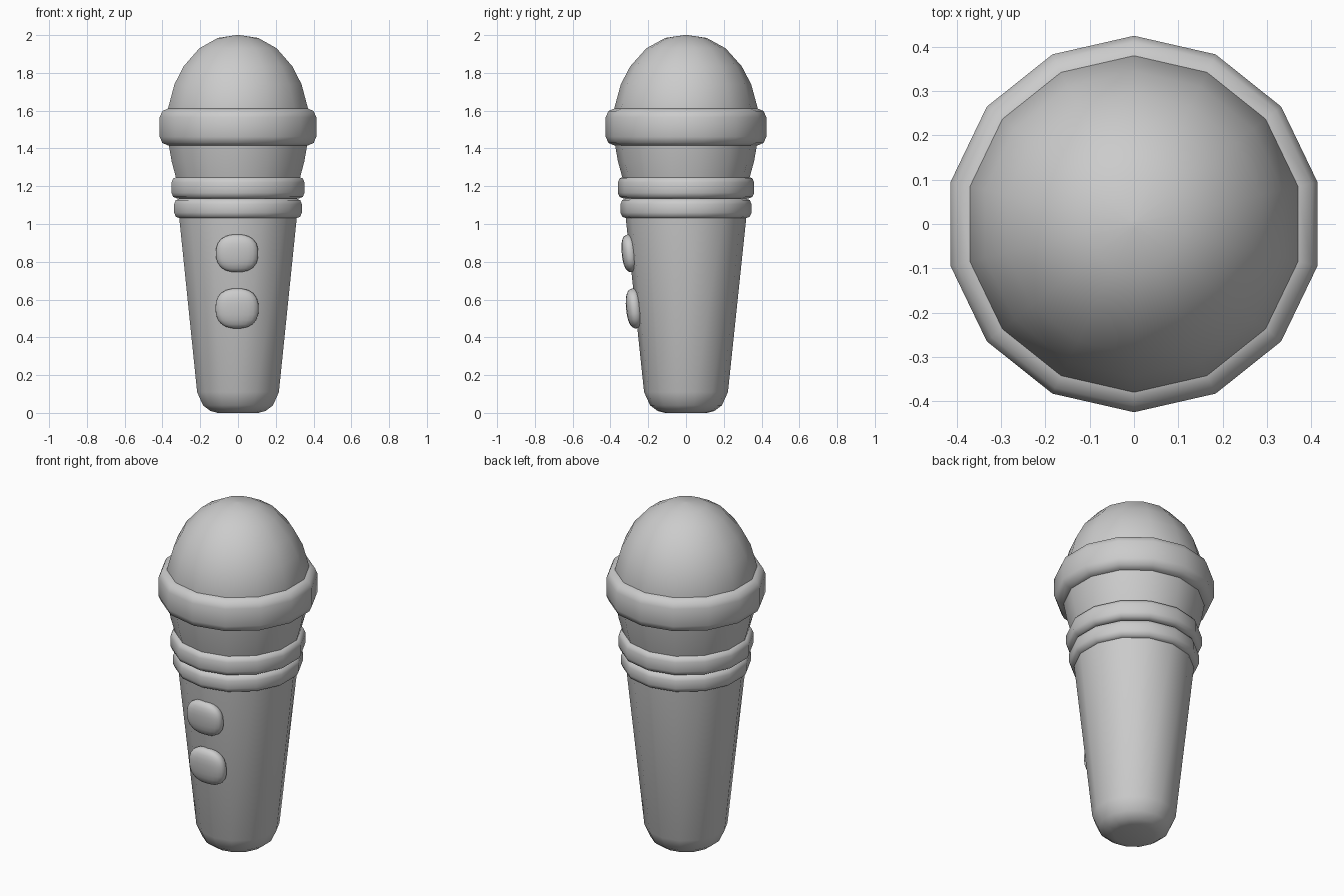
import bpy
import bmesh
import math
from mathutils import Matrix, Vector

default_cube = bpy.data.objects.get("Cube")
if default_cube:
    bpy.data.objects.remove(default_cube, do_unlink=True)

SIDES = 14

grey = bpy.data.materials.new("plain_grey")
grey.use_nodes = True
grey.diffuse_color = (0.6, 0.6, 0.6, 1)
grey.node_tree.nodes["Principled BSDF"].inputs["Base Color"].default_value = (0.6, 0.6, 0.6, 1)


def finish(name, bm, angle):
    bmesh.ops.recalc_face_normals(bm, faces=bm.faces)
    mesh = bpy.data.meshes.new(name)
    bm.to_mesh(mesh)
    bm.free()
    mesh.materials.append(grey)
    obj = bpy.data.objects.new(name, mesh)
    bpy.context.collection.objects.link(obj)
    bpy.ops.object.select_all(action="DESELECT")
    obj.select_set(True)
    bpy.context.view_layer.objects.active = obj
    bpy.ops.object.shade_smooth_by_angle(angle=math.radians(angle))
    return obj


def lathe(name, profile, angle=60):
    """Turn a (radius, height) profile into a closed fourteen-sided solid."""
    bm = bmesh.new()
    rings = []
    for radius, z in profile:
        turns = [math.tau * i / SIDES - math.pi / 2 for i in range(SIDES)]
        rings.append([bm.verts.new((radius * math.cos(t), radius * math.sin(t), z)) for t in turns])
    for low, high in zip(rings, rings[1:]):
        for i in range(SIDES):
            j = (i + 1) % SIDES
            bm.faces.new((low[i], low[j], high[j], high[i]))
    bm.faces.new(rings[0])
    bm.faces.new(rings[-1])
    return finish(name, bm, angle)


def rounded_ring(name, bottom, top, radius, bevel):
    """Band with soft upper and lower rims."""
    soft = bevel * 0.3
    lathe(name, [
        (radius - bevel, bottom), (radius - soft, bottom + soft),
        (radius, bottom + bevel), (radius, top - bevel),
        (radius - soft, top - soft), (radius - bevel, top),
    ])


def button(name, z, y, half_width, half_height, depth):
    """Flattened, slightly squared dome lying on the sloping handle."""
    bm = bmesh.new()
    bmesh.ops.create_uvsphere(bm, u_segments=24, v_segments=12, radius=1)
    for v in bm.verts:
        size = sum(abs(c) ** 2.5 for c in v.co) ** (1 / 2.5)
        v.co /= size
    bmesh.ops.scale(bm, vec=Vector((half_width, depth, half_height)), verts=bm.verts)
    bmesh.ops.rotate(bm, cent=(0, 0, 0), matrix=Matrix.Rotation(math.radians(6), 3, "X"), verts=bm.verts)
    bmesh.ops.translate(bm, vec=(-0.005, y, z), verts=bm.verts)
    finish(name, bm, 80)


# Tapered handle with a rounded foot
lathe("handle", [(0.11, 0), (0.15, 0.01), (0.19, 0.04), (0.222, 0.11), (0.322, 1.06)])

# Grip bands and flared neck
rounded_ring("lower_band", 1.03, 1.135, 0.347, 0.03)
rounded_ring("upper_band", 1.135, 1.25, 0.361, 0.03)
lathe("neck", [(0.325, 1.2), (0.338, 1.25), (0.36, 1.33), (0.376, 1.42)])
rounded_ring("head_collar", 1.415, 1.612, 0.425, 0.047)

# Domed head
lathe("head", [(0.37, 1.5), (0.38, 1.612), (0.345, 1.74), (0.295, 1.835),
               (0.21, 1.93), (0.11, 1.985), (0.01, 2.0)])

# Front buttons
button("upper_button", 0.845, -0.297, 0.112, 0.1, 0.043)
button("lower_button", 0.553, -0.272, 0.114, 0.106, 0.045)
